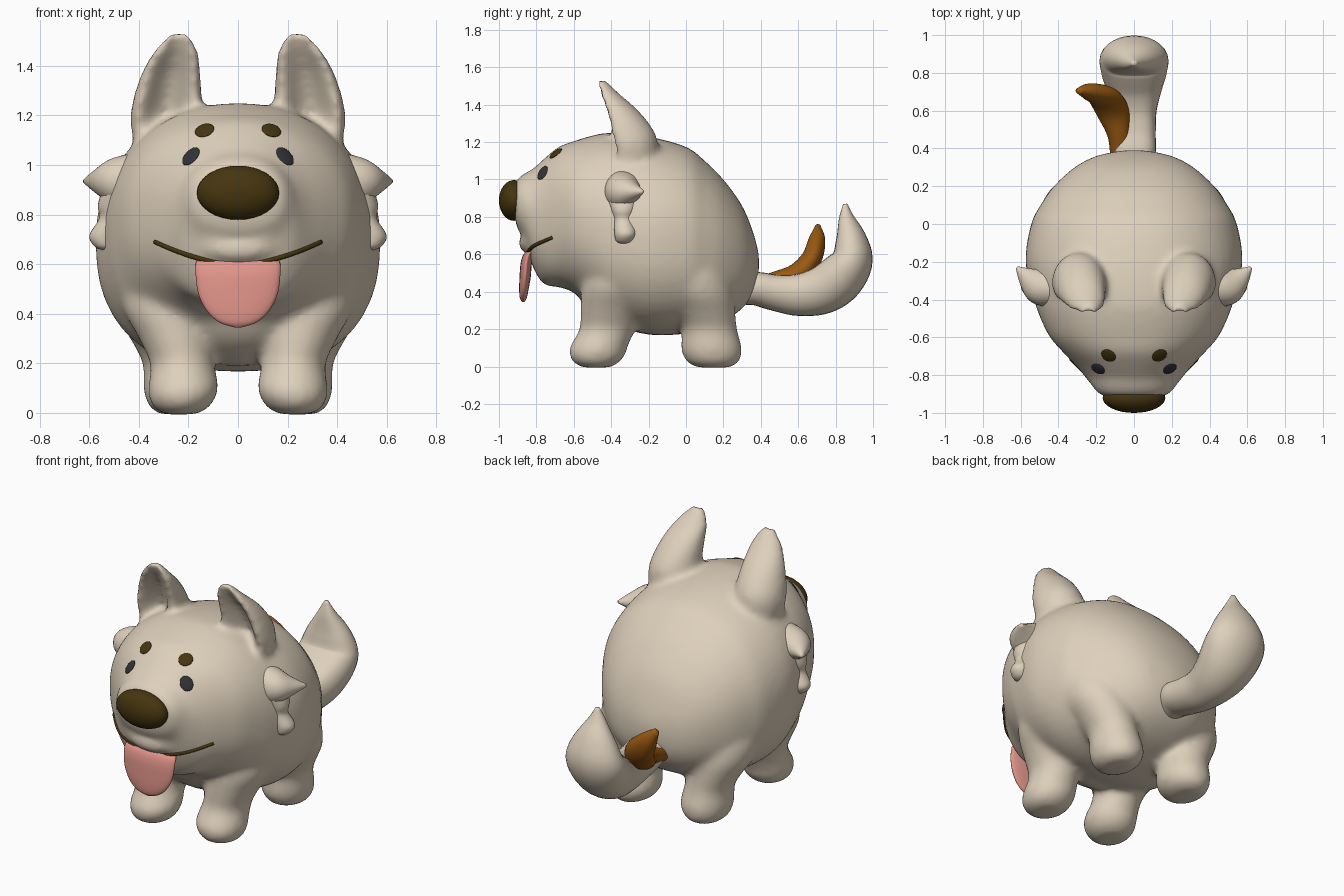
import bpy, bmesh, math
from mathutils import Vector, Matrix
from mathutils.bvhtree import BVHTree

if "Cube" in bpy.data.objects:
    bpy.data.objects.remove(bpy.data.objects["Cube"])


def material(name, r, g, b):
    m = bpy.data.materials.new(name)
    m.use_nodes = True
    m.diffuse_color = (r, g, b, 1)
    bsdf = m.node_tree.nodes["Principled BSDF"]
    bsdf.inputs["Base Color"].default_value = (r, g, b, 1)
    bsdf.inputs["Roughness"].default_value = 0.7
    return m


CREAM = material("cream fur", 0.73, 0.63, 0.50)
BROWN = material("dark brown", 0.06, 0.036, 0.005)
GREY = material("charcoal", 0.03, 0.032, 0.036)
PINK = material("tongue pink", 0.76, 0.30, 0.255)
RUST = material("rust brown", 0.32, 0.10, 0.006)
X, Y, Z = Vector((1, 0, 0)), Vector((0, 1, 0)), Vector((0, 0, 1))


def spline(p, steps):
    """Smooth interpolation through the stations."""
    out = []
    for i in range(len(p) - 1):
        a, b, c, d = p[max(i - 1, 0)], p[i], p[i + 1], p[min(i + 2, len(p) - 1)]
        for k in range(steps):
            t = k / steps
            out.append([q + t / 2 * (r - o + t * (2*o - 5*q + 4*r - s + t * (3*q - o - 3*r + s)))
                        for o, q, r, s in zip(a, b, c, d)])
    return out + [list(p[-1])]


def loft(bm, stations, axis=None, side=X, mirror=1, dent=0, powers=(2, 2), n=28, steps=5):
    """Skin oval sections (x, y, z, half width, half depth) placed along a path."""
    rows = spline(stations, steps)
    pts = [Vector(r[:3]) for r in rows]
    rings = []
    for i, row in enumerate(rows):
        t = axis or (pts[min(i + 1, len(pts) - 1)] - pts[max(i - 1, 0)]).normalized()
        u = (side - t * t.dot(side)).normalized()
        v = t.cross(u)
        ring = []
        for k in range(n):
            c, s = math.cos(math.tau * k / n), math.sin(math.tau * k / n)
            power = powers[s > 0]
            cu = math.copysign(abs(c) ** (2 / power), c)
            sv = math.copysign(abs(s) ** (2 / power), s)
            if s < 0:
                sv += dent * s ** 4
            p = pts[i] + u * cu * max(row[3], 0.002) + v * sv * max(row[4], 0.002)
            ring.append(bm.verts.new((p.x * mirror, p.y, p.z)))
        rings.append(ring)
    for a, b in zip(rings, rings[1:]):
        for k in range(n):
            bm.faces.new((a[k], a[(k + 1) % n], b[(k + 1) % n], b[k]))
    bm.faces.new(rings[0])
    bm.faces.new(rings[-1])


def finish(bm, name, mat):
    bmesh.ops.recalc_face_normals(bm, faces=bm.faces)
    for f in bm.faces:
        f.smooth = True
    me = bpy.data.meshes.new(name)
    bm.to_mesh(me)
    bm.free()
    me.materials.append(mat)
    ob = bpy.data.objects.new(name, me)
    bpy.context.collection.objects.link(ob)
    return ob


def part(name, mat, stations, **kw):
    bm = bmesh.new()
    loft(bm, stations, **kw)
    return finish(bm, name, mat)


# Body and head: y, middle height, half width, half height
trunk = [(-.915, .885, .14, .10), (-.90, .87, .185, .135), (-.86, .85, .22, .185),
         (-.82, .795, .25, .26), (-.76, .775, .30, .335), (-.68, .80, .375, .375),
         (-.60, .80, .445, .405), (-.50, .775, .495, .46), (-.40, .74, .53, .51),
         (-.20, .70, .575, .53), (0, .675, .545, .50), (.10, .65, .495, .45),
         (.20, .62, .425, .38), (.30, .585, .315, .275), (.36, .555, .2, .16),
         (.39, .55, .06, .05)]
bm = bmesh.new()
loft(bm, [(0, y, z, w, h) for y, z, w, h in trunk], axis=Y, powers=(2.15, 2.4), n=48)

# Chest under the chin, and the upper lip
loft(bm, [(0, -.29, .19, .08, .08), (0, -.32, .28, .24, .19), (0, -.36, .40, .35, .225),
          (0, -.37, .52, .40, .23), (0, -.36, .66, .36, .18)], axis=Z)
loft(bm, [(-.21, -.77, .69, .03, .03), (-.12, -.83, .67, .04, .04), (0, -.85, .655, .047, .047),
          (.12, -.83, .67, .04, .04), (.21, -.77, .69, .03, .03)], side=Y)

# Legs and ears, both sides
front_leg = [(.23, -.48, -.006, .06, .07), (.23, -.48, .015, .105, .115), (.225, -.475, .06, .135, .15),
             (.22, -.465, .11, .142, .155), (.225, -.42, .20, .13, .15), (.25, -.40, .30, .15, .165),
             (.29, -.37, .45, .18, .18), (.30, -.34, .62, .12, .12)]
hind_leg = [(.25, .15, -.006, .06, .08), (.245, .145, .015, .105, .13), (.24, .14, .06, .135, .158),
            (.24, .135, .11, .142, .163), (.25, .125, .20, .135, .148), (.275, .10, .29, .155, .165),
            (.31, .05, .40, .18, .20), (.32, 0, .54, .18, .20), (.28, 0, .66, .10, .10)]
ear = [(.29, -.30, 1.08, .13, .14), (.29, -.31, 1.18, .145, .16), (.285, -.33, 1.26, .14, .16),
       (.27, -.375, 1.37, .12, .12), (.25, -.43, 1.46, .09, .072), (.235, -.465, 1.535, .033, .033)]
for s in (1, -1):
    loft(bm, front_leg, axis=Z, mirror=s)
    loft(bm, hind_leg, axis=Z, mirror=s)
    loft(bm, ear, axis=Z, mirror=s, dent=1.1)
body = finish(bm, "body", CREAM)
remesh = body.modifiers.new("blend", "REMESH")
remesh.mode = "VOXEL"
remesh.voxel_size = 0.018
remesh.use_smooth_shade = True
soften = body.modifiers.new("soften", "SMOOTH")
soften.factor = 0.5
soften.iterations = 14

# Tail and the curved spike beside it
part("tail", CREAM, [(0, .30, .42, .09, .09), (0, .38, .425, .115, .10), (0, .48, .405, .115, .108),
                     (0, .60, .395, .12, .125), (0, .72, .42, .15, .142), (0, .81, .48, .175, .145),
                     (0, .875, .57, .18, .125), (0, .875, .68, .135, .093),
                     (0, .855, .79, .06, .048), (0, .85, .87, .012, .012)], dent=.2)
part("tail_spike", RUST, [(-.075, .35, .42, .05, .045), (-.08, .47, .455, .06, .05),
                          (-.11, .59, .49, .085, .06), (-.16, .67, .575, .085, .055),
                          (-.235, .70, .675, .055, .045), (-.295, .705, .75, .018, .015)])

# Cheek tufts
for s, label in ((1, "left"), (-1, "right")):
    bm = bmesh.new()
    loft(bm, [(.43, -.34, .93, .10, .12), (.50, -.325, .935, .10, .095),
              (.56, -.285, .935, .06, .052), (.62, -.23, .935, .008, .008)], side=Y, mirror=s)
    loft(bm, [(.48, -.33, .93, .06, .10), (.51, -.335, .84, .055, .065), (.515, -.335, .785, .045, .05),
              (.54, -.325, .715, .06, .058), (.535, -.33, .67, .042, .043),
              (.53, -.33, .655, .01, .01)], axis=Z, mirror=s)
    finish(bm, label + "_cheek_tuft", CREAM)

# Finds the face surface in front of a point
skin = BVHTree.FromObject(body, bpy.context.evaluated_depsgraph_get())


def on_face(x, z):
    hit, normal, _, _ = skin.ray_cast(Vector((x, -2, z)), Y)
    return hit, normal


def oval(name, mat, matrix, size):
    bm = bmesh.new()
    bmesh.ops.create_uvsphere(bm, u_segments=32, v_segments=16, radius=1,
                              matrix=matrix @ Matrix.Diagonal((*size, 1)))
    return finish(bm, name, mat)


# Eyes and brows lying on the face
for s, label in ((1, "left"), (-1, "right")):
    for name, mat, x, z, w, h, turn in (("eye", GREY, .19, 1.035, .036, .044, .4),
                                        ("brow", BROWN, .135, 1.14, .041, .039, .3)):
        hit, normal = on_face(s * x, z)
        frame = (Matrix.Translation(hit) @ normal.to_track_quat("Z", "Y").to_matrix().to_4x4()
                 @ Matrix.Rotation(s * turn, 4, "Z"))
        oval(label + "_" + name, mat, frame, (w, h, .009))

# Nose
oval("nose", BROWN, Matrix.Translation((0, -.92, .888)), (.166, .08, .109))

# Mouth line following the muzzle
smile = []
for i in range(-12, 13):
    f = i / 12
    x, z = .335 * f, .598 + .092 * abs(f) ** 1.7
    smile.append((x, on_face(x, z)[0].y, z, .009, .011 - .002 * f * f))
part("mouth", BROWN, smile, side=Y, n=10, steps=2)

# Tongue
part("tongue", PINK, [(0, -.79, .635, .14, .02), (0, -.835, .61, .168, .026),
                      (0, -.853, .56, .171, .03), (0, -.86, .48, .16, .03),
                      (0, -.867, .41, .125, .025), (0, -.87, .365, .075, .018),
                      (0, -.87, .345, .015, .006)], axis=-Z)
